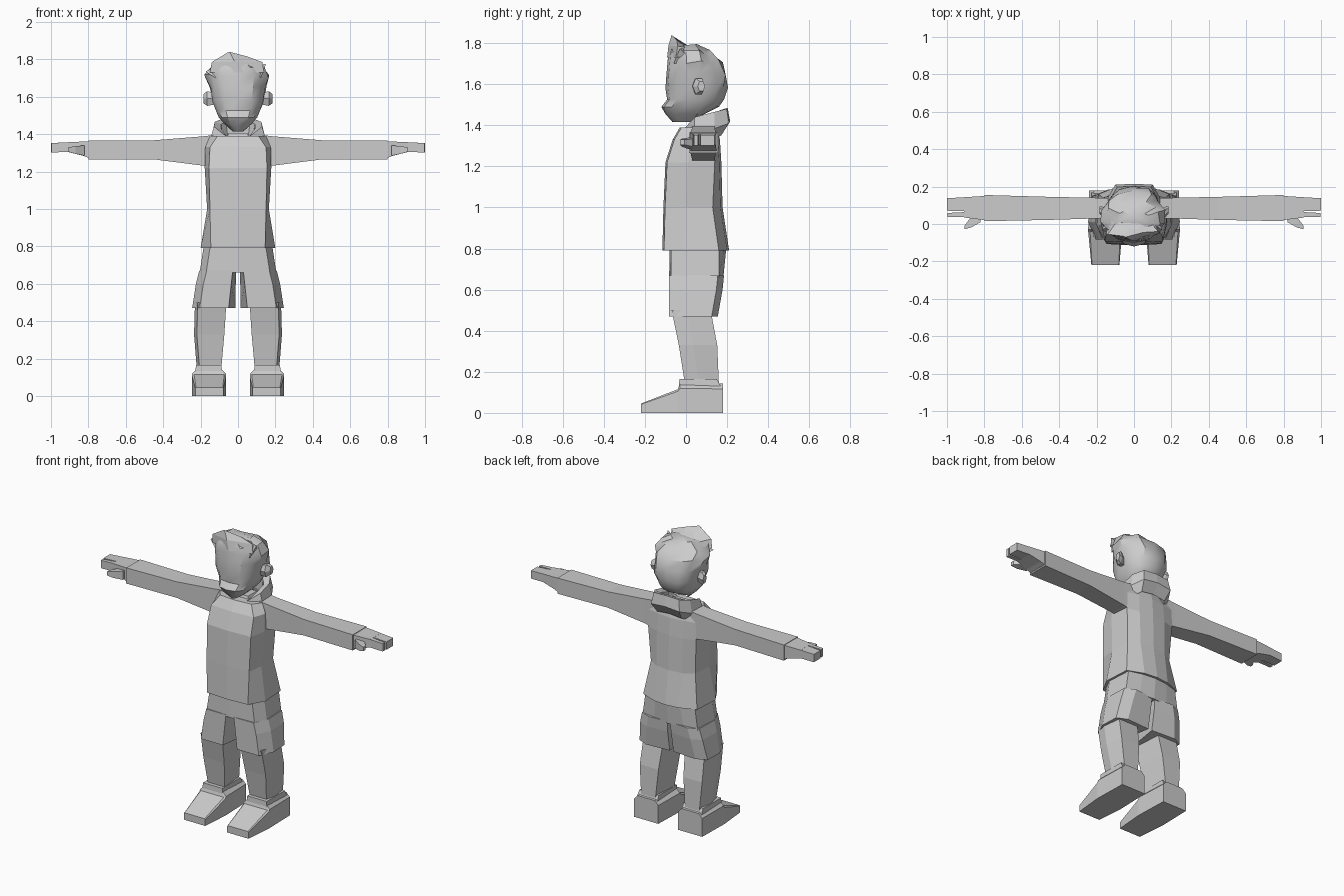
import bpy, bmesh, math, random
from mathutils import Vector

random.seed(4)
grey = bpy.data.materials.new("plain grey")
grey.diffuse_color = (0.6, 0.6, 0.6, 1)


def loft(name, rings, closed=False, smooth=False, mirror=False):
    """Skin a list of equal-length rings; cap the ends unless closed."""
    bm = bmesh.new()
    vs = [[bm.verts.new(p) for p in r] for r in rings]
    n = len(rings[0])
    pairs = list(zip(vs, vs[1:])) + ([(vs[-1], vs[0])] if closed else [])
    for a, b in pairs:
        for i in range(n):
            j = (i + 1) % n
            bm.faces.new((a[i], a[j], b[j], b[i]))
    if not closed:
        bm.faces.new(vs[0])
        bm.faces.new(vs[-1])
    bmesh.ops.recalc_face_normals(bm, faces=bm.faces)
    me = bpy.data.meshes.new(name)
    bm.to_mesh(me)
    bm.free()
    me.materials.append(grey)
    ob = bpy.data.objects.new(name, me)
    bpy.context.collection.objects.link(ob)
    if smooth:
        me.shade_smooth()
        me.set_sharp_from_angle(angle=math.radians(32))
    if mirror:
        ob.modifiers.new("mirror", 'MIRROR')
    return ob


def box_x(x, y0, y1, z0, z1):
    return [(x, y0, z0), (x, y1, z0), (x, y1, z1), (x, y0, z1)]


def box_z(z, x0, x1, y0, y1):
    return [(x0, y0, z), (x1, y0, z), (x1, y1, z), (x0, y1, z)]


# Hooded top: front corners, sides and a ridged back
def torso_ring(z, w, a, yf, ym, yr, yb):
    half = [(a, yf + 0.008), (w, ym), (w * 0.95, yr), (a * 0.6, yb - 0.01)]
    right = [(x, y, z) for x, y in half]
    left = [(-x, y, z) for x, y in reversed(half)]
    return [(0, yf, z)] + right + [(0, yb, z)] + left


loft("top", [torso_ring(*r) for r in (
    (0.79, 0.2, 0.145, -0.115, -0.01, 0.16, 0.21),
    (1.0, 0.165, 0.15, -0.11, 0.0, 0.13, 0.178),
    (1.22, 0.178, 0.155, -0.1, 0.01, 0.14, 0.172),
    (1.33, 0.175, 0.15, -0.065, 0.02, 0.14, 0.165),
    (1.39, 0.15, 0.11, -0.03, 0.03, 0.13, 0.15))])

# Shorts: waist block and two flaring legs
loft("shorts_waist", [torso_ring(*r) for r in (
    (0.66, 0.205, 0.17, -0.082, 0.0, 0.16, 0.182),
    (0.79, 0.185, 0.15, -0.08, 0.0, 0.16, 0.195))])


def shorts_ring(z, xi, xb, xo, yf, yb):
    return [(xi, yf, z), (xo - 0.04, yf, z), (xo, 0.01, z),
            (xo - 0.005, yb - 0.03, z), (xo - 0.07, yb, z), (xb, yb - 0.01, z)]


loft("shorts_leg", [
    shorts_ring(0.47, 0.05, 0.013, 0.245, -0.082, 0.155),
    shorts_ring(0.6, 0.036, 0.012, 0.225, -0.082, 0.178),
    shorts_ring(0.67, 0.028, 0.01, 0.207, -0.082, 0.185)], mirror=True)


# Bare legs
def leg_ring(z, x0, x1, y0, y1):
    return [(x0, y0, z), (x1 - 0.015, y0, z), (x1, y0 + 0.07, z),
            (x1 - 0.015, y1, z), (x0 + 0.015, y1, z)]


loft("leg", [
    leg_ring(0.14, 0.09, 0.22, -0.005, 0.16),
    leg_ring(0.33, 0.073, 0.235, -0.035, 0.152),
    leg_ring(0.5, 0.062, 0.23, -0.07, 0.12)], mirror=True)


# Shoes: wedge toe, upright heel block and ankle cuff
def shoe_ring(y, x0, x1, z1, bevel):
    return [(x0, y, 0), (x1, y, 0), (x1, y, z1 - bevel),
            (x1 - bevel, y, z1), (x0 + bevel, y, z1), (x0, y, z1 - bevel)]


loft("shoe", [
    shoe_ring(-0.22, 0.078, 0.228, 0.045, 0.004),
    shoe_ring(-0.04, 0.063, 0.245, 0.115, 0.01),
    shoe_ring(-0.03, 0.063, 0.245, 0.145, 0.026),
    shoe_ring(0.18, 0.07, 0.24, 0.142, 0.025)], mirror=True)
loft("ankle_cuff", [
    box_z(0.12, 0.085, 0.228, -0.035, 0.175),
    box_z(0.165, 0.088, 0.225, -0.032, 0.15)], mirror=True)

# Sleeves
loft("sleeve", [box_x(*r) for r in (
    (0.13, 0.03, 0.14, 1.22, 1.395),
    (0.19, 0.03, 0.14, 1.232, 1.388),
    (0.45, 0.022, 0.145, 1.265, 1.367),
    (0.8, 0.015, 0.155, 1.265, 1.365))], mirror=True)

# Hands: palm, two finger groups and a thumb
loft("palm", [box_x(*r) for r in (
    (0.79, 0.02, 0.15, 1.27, 1.362),
    (0.83, 0.025, 0.148, 1.285, 1.36),
    (0.91, 0.035, 0.143, 1.305, 1.357))], mirror=True)
for i, (y0, y1, tip) in enumerate(((0.036, 0.064, 0.996), (0.069, 0.143, 1.0))):
    loft(f"fingers_{i}", [box_x(0.9, y0, y1, 1.305, 1.357),
                          box_x(tip, y0 + 0.002, y1 - 0.005, 1.302, 1.352)], mirror=True)
loft("thumb", [box_x(0.82, 0.01, 0.06, 1.285, 1.34),
               box_x(0.87, -0.018, 0.04, 1.295, 1.335),
               box_x(0.905, -0.028, -0.008, 1.305, 1.33)], mirror=True)

# Rolled hood: thick band, low V at the front and high at the back
hood_half = [  # outer x, outer y, lower z, upper z, inner x, inner y
    (0.0, -0.045, 1.31, 1.35, 0.0, -0.005),
    (0.085, 0.0, 1.355, 1.40, 0.06, 0.025),
    (0.145, 0.04, 1.385, 1.44, 0.09, 0.05),
    (0.14, 0.14, 1.385, 1.465, 0.09, 0.13),
    (0.1, 0.21, 1.41, 1.48, 0.065, 0.16),
    (0.0, 0.215, 1.42, 1.485, 0.0, 0.165)]


def hood_section(s, ox, oy, lo, hi, ix, iy):
    return [(s * ox * 0.85, 0.07 + (oy - 0.07) * 0.72, lo - 0.06 if oy > 0.1 else lo - 0.01),
            (s * ox, oy, lo), (s * (ox * 0.7 + ix * 0.3), oy * 0.75 + iy * 0.25, hi),
            (s * ix, iy, hi - 0.012), (s * ix * 0.85, iy, lo - 0.02)]


loft("hood", [hood_section(1, *h) for h in hood_half]
     + [hood_section(-1, *h) for h in hood_half[-2:0:-1]], closed=True)
loft("neck", [box_z(1.33, -0.08, 0.08, 0.0, 0.14),
              box_z(1.405, -0.05, 0.05, 0.03, 0.12)])


# Head with tousled hair: pointed face in front, rounded back, ragged crown
def head_ring(z, w, yf, yb, cx=0.0, rough=0.0):
    n, mid, pts = 14, 0.04, []
    for i in range(n):
        t = 2 * math.pi * i / n
        s, c = math.sin(t), math.cos(t)
        depth = (yf - mid) if c > 0 else (yb - mid)
        x = cx + w * math.copysign(abs(s) ** 0.75, s)
        y = mid + depth * abs(c) ** 0.85
        k = rough if c < 0.9 else 0
        pts.append((x + random.uniform(-k, k), y + random.uniform(-k, k),
                    z + random.uniform(-k, k)))
    return pts


loft("head", [head_ring(*r) for r in (
    (1.415, 0.03, -0.065, 0.0),
    (1.455, 0.075, -0.1, 0.09),
    (1.49, 0.105, -0.12, 0.16),
    (1.525, 0.12, -0.092, 0.185),
    (1.58, 0.14, -0.1, 0.2, 0, 0.006),
    (1.65, 0.15, -0.095, 0.2, 0, 0.01),
    (1.71, 0.168, -0.09, 0.178, -0.004, 0.012),
    (1.755, 0.142, -0.085, 0.12, -0.008, 0.012),
    (1.785, 0.085, -0.075, 0.06, -0.01, 0.01))], smooth=True)

# Swept-up forelock and small side tufts
loft("forelock", [
    [(-0.15, -0.05, 1.73), (0.0, -0.092, 1.73), (0.14, -0.05, 1.73), (0.1, 0.09, 1.74), (-0.1, 0.09, 1.74)],
    [(-0.14, -0.055, 1.785), (-0.02, -0.085, 1.79), (0.13, -0.04, 1.785), (0.07, 0.03, 1.775), (-0.08, 0.03, 1.775)],
    [(-0.058, -0.065, 1.835), (-0.045, -0.07, 1.84), (0.05, -0.045, 1.815), (0.02, -0.025, 1.8), (-0.03, -0.03, 1.805)]])
for s, x, z in ((1, 0.15, 1.775), (-1, 0.175, 1.735)):
    tip = Vector((s * x, -0.03, z))
    base = [Vector((s * 0.12, -0.06, 1.7)), Vector((s * 0.12, 0.04, 1.7)), Vector((s * 0.1, 0.0, 1.77))]
    loft("side_tuft", [base, [tip + (b - tip) * 0.05 for b in base]])


# Ears
def ear_ring(x, yc, ry, rz):
    return [(x, yc + ry * math.cos(a * math.pi / 3), 1.59 + rz * math.sin(a * math.pi / 3))
            for a in range(6)]


loft("ear", [ear_ring(0.12, 0.05, 0.02, 0.035),
             ear_ring(0.165, 0.062, 0.03, 0.045),
             ear_ring(0.185, 0.075, 0.018, 0.028)], mirror=True)
